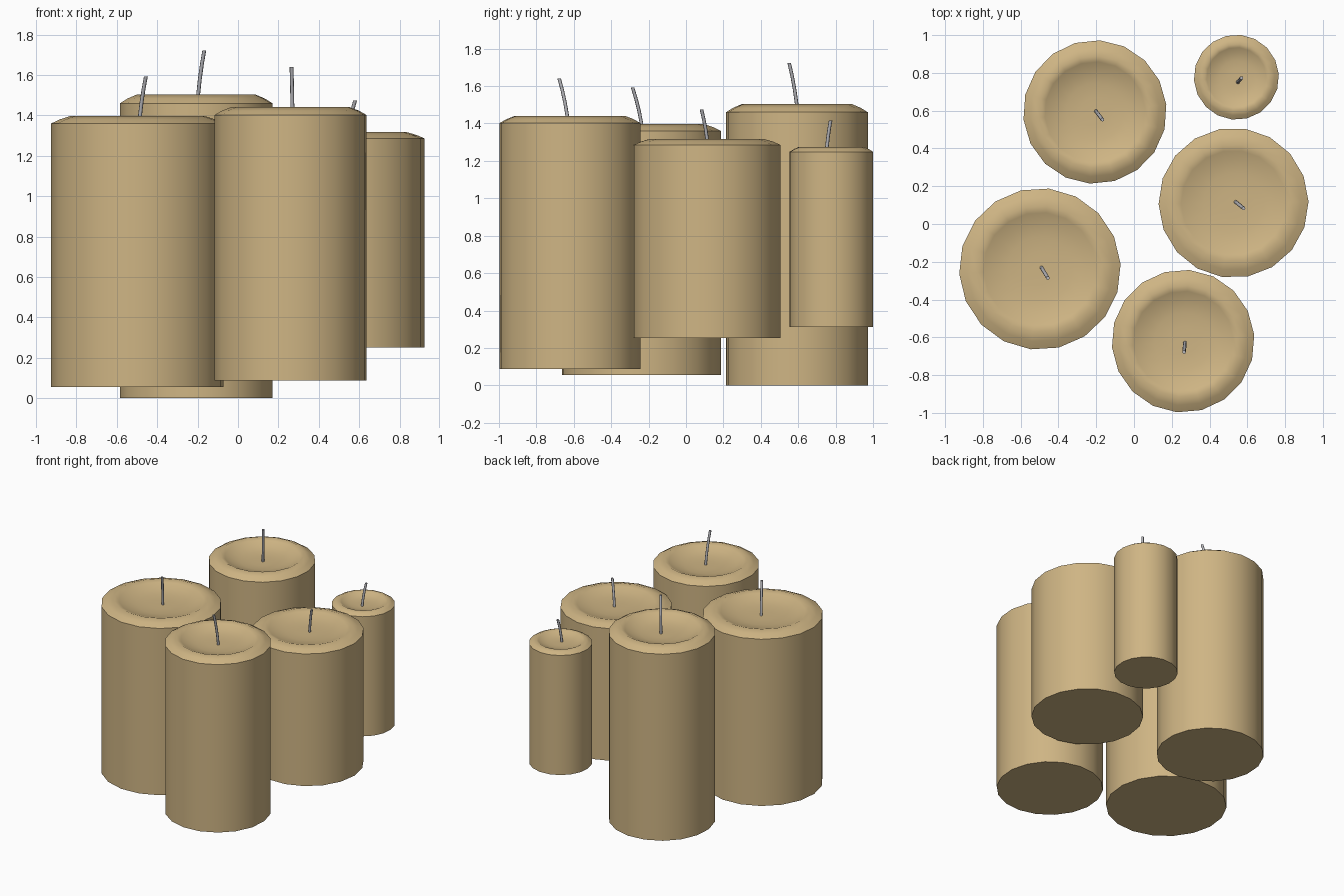
import bpy, bmesh, math
from mathutils import Vector

if "Cube" in bpy.data.objects:
    bpy.data.objects.remove(bpy.data.objects["Cube"])

SIDES = 18

def material(name, rgb):
    m = bpy.data.materials.new(name)
    m.diffuse_color = (*rgb, 1)
    m.use_nodes = True
    m.node_tree.nodes["Principled BSDF"].inputs["Base Color"].default_value = m.diffuse_color
    return m

wax = material("tan wax", (0.62, 0.46, 0.23))
wick_grey = material("wick grey", (0.47, 0.47, 0.50))

def finish(bm, name, mat, angle):
    bmesh.ops.recalc_face_normals(bm, faces=bm.faces)
    me = bpy.data.meshes.new(name)
    bm.to_mesh(me)
    bm.free()
    me.materials.append(mat)
    ob = bpy.data.objects.new(name, me)
    bpy.context.collection.objects.link(ob)
    bpy.ops.object.select_all(action='DESELECT')
    ob.select_set(True)
    bpy.context.view_layer.objects.active = ob
    bpy.ops.object.shade_smooth_by_angle(angle=math.radians(angle))

def skin(bm, rings):
    """Bridge rings of vertices, capping both ends."""
    for a, b in zip(rings, rings[1:]):
        n = len(a)
        for i in range(n):
            j = (i + 1) % n
            bm.faces.new((a[i], a[j], b[j], b[i]))
    bm.faces.new(rings[0])
    bm.faces.new(rings[-1])

def candle_body(name, x, y, r, z0, edge, top, turn):
    """Cylinder with a sloped rim and a dished, melted top."""
    h = top - edge
    profile = [(1, z0), (1, edge), (0.90, edge + 0.55 * h), (0.78, top),
               (0.70, top - 0.35 * h), (0.58, top - 0.85 * h),
               (0.40, edge - 0.20 * h), (0.2, edge - 0.3 * h), (0.05, edge - 0.3 * h)]
    bm = bmesh.new()
    rings = []
    for k, z in profile:
        rings.append([bm.verts.new((x + r * k * math.cos(a), y + r * k * math.sin(a), z))
                      for a in (math.radians(turn) + math.tau * i / SIDES for i in range(SIDES))])
    skin(bm, rings)
    finish(bm, name, wax, 55)

def wick(name, base, tip, r=0.0095):
    """Thin rod that bends over towards its tip."""
    bm = bmesh.new()
    base, tip = Vector(base), Vector(tip)
    rings = []
    for s in range(5):
        t = s / 4
        bend = 0.5 * t + 0.5 * t * t
        c = Vector((base.x + (tip.x - base.x) * bend,
                    base.y + (tip.y - base.y) * bend,
                    base.z + (tip.z - base.z) * t))
        rings.append([bm.verts.new(c + Vector((r * math.cos(a), r * math.sin(a), 0)))
                      for a in (math.tau * i / 8 for i in range(8))])
    skin(bm, rings)
    finish(bm, name, wick_grey, 50)

# name, x, y, radius, bottom, rim edge, rim top, turn, wick base xy, wick tip xyz
candles = [
    ("back_left", -0.207, 0.593, 0.380, 0.0, 1.46, 1.503, 6, (-0.202, 0.598), (-0.167, 0.552, 1.722)),
    ("left", -0.498, -0.238, 0.428, 0.055, 1.36, 1.397, 3.5, (-0.490, -0.230), (-0.456, -0.286, 1.593)),
    ("front", 0.260, -0.620, 0.378, 0.088, 1.402, 1.441, 5, (0.270, -0.628), (0.265, -0.678, 1.64)),
    ("right", 0.527, 0.112, 0.397, 0.252, 1.286, 1.317, 1, (0.537, 0.118), (0.580, 0.083, 1.474)),
    ("back_right", 0.542, 0.777, 0.225, 0.312, 1.248, 1.274, 4, (0.549, 0.750), (0.569, 0.773, 1.415)),
]

for name, x, y, r, z0, edge, top, turn, wb, wt in candles:
    candle_body(name + "_candle", x, y, r, z0, edge, top, turn)
    wick(name + "_wick", (*wb, edge - 0.02), wt)
